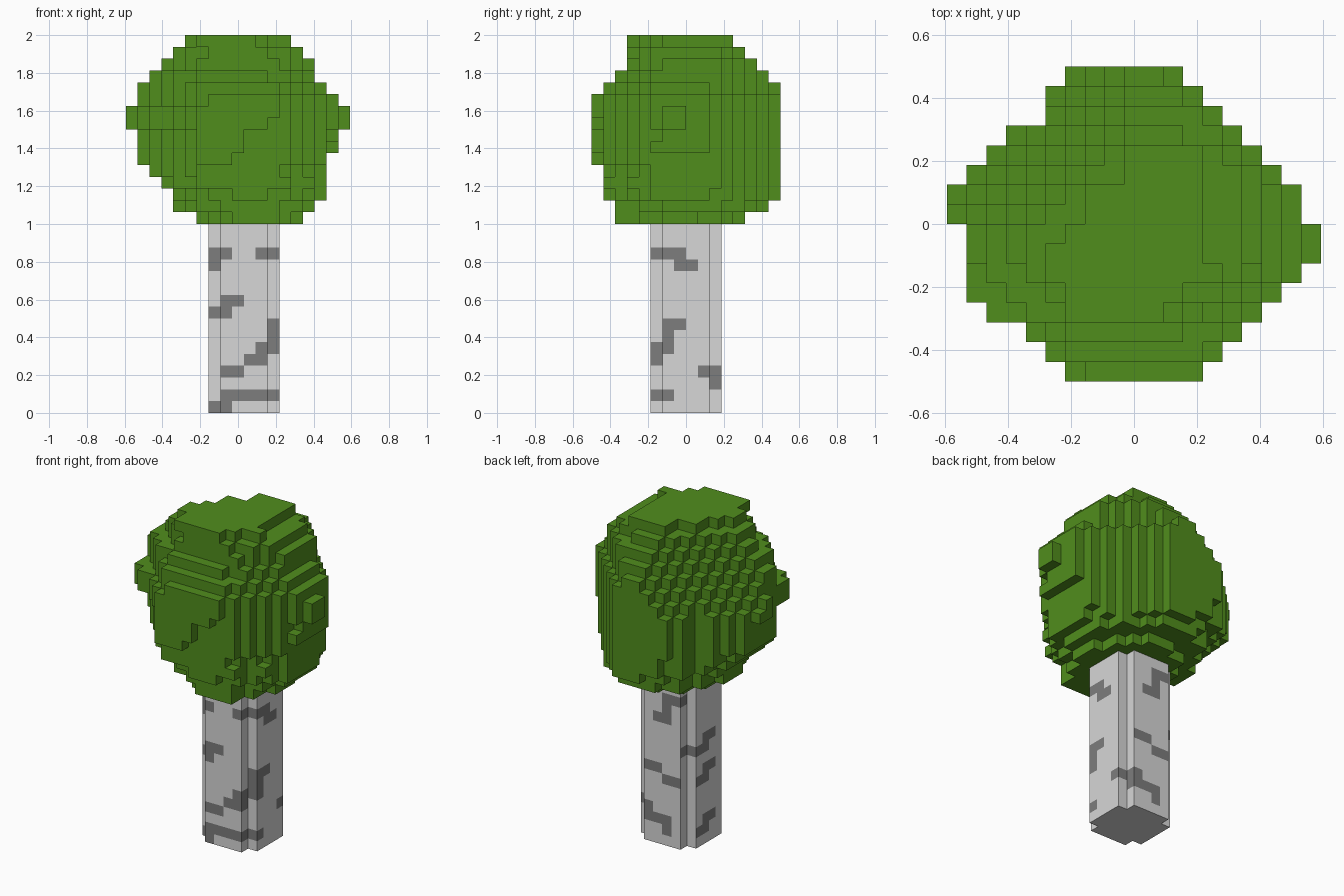
import bpy, bmesh, math
from mathutils import Vector

if "Cube" in bpy.data.objects:
    bpy.data.objects.remove(bpy.data.objects["Cube"], do_unlink=True)

S = 0.0625                              # cell size
ORIGIN = Vector((-9.5 * S, -8 * S, 0))  # corner of the cell grid


def material(name, rgb):
    m = bpy.data.materials.new(name)
    m.use_nodes = True
    m.diffuse_color = (*rgb, 1)
    bsdf = m.node_tree.nodes["Principled BSDF"]
    bsdf.inputs["Base Color"].default_value = (*rgb, 1)
    bsdf.inputs["Roughness"].default_value = 0.9
    return m


leaf = material("leaf green", (0.081, 0.270, 0.012))
bark = material("pale bark", (0.68, 0.68, 0.68))
mark = material("dark bark mark", (0.205, 0.205, 0.205))

# Crown outline: (x start, x end, y start, y end) for each layer, bottom to top
LAYERS = [(6, 15, 2, 13), (4, 16, 2, 15), (4, 17, 1, 16), (3, 17, 1, 16),
          (2, 17, 1, 16), (1, 17, 0, 16), (1, 18, 0, 16), (1, 18, 0, 16),
          (0, 19, 0, 16), (0, 19, 0, 16), (1, 18, 0, 16), (1, 17, 1, 16),
          (2, 16, 2, 15), (3, 16, 3, 14), (4, 15, 3, 13), (5, 14, 3, 12)]
# Plan outline: x start and end for each row, front to back
PLAN = [(6, 13), (5, 14), (4, 15), (2, 16), (1, 17), (1, 18), (1, 19), (1, 19),
        (0, 18), (0, 18), (1, 17), (2, 16), (3, 15), (5, 14), (5, 14), (6, 13)]
# Irregular flat patches: x ranges of the top layer by row and the front row by layer
TOP = {3: (6, 11), 4: (6, 12), 5: (5, 14), 6: (5, 13), 7: (6, 13),
       8: (7, 13), 9: (7, 13), 10: (9, 13), 11: (9, 13)}
FRONT = {5: (6, 9), 6: (6, 10), 7: (6, 10), 8: (6, 12), 9: (6, 13), 10: (7, 13)}


def in_crown(i, j, k):
    if k == 15:
        a, b = TOP.get(j, (0, 0))
        return a <= i < b
    if j == 0:
        a, b = FRONT.get(k, (0, 0))
        return a <= i < b
    x0, x1, y0, y1 = LAYERS[k]
    if not (x0 <= i < x1 and y0 <= j < y1 and PLAN[j][0] <= i < PLAN[j][1]):
        return False
    # The front left corner bulges only in the two widest layers
    if i + j < (5 if k in (8, 9) else 7):
        return False
    # The upper corners slope inwards, the back left one most
    rise = max(0, k - 8)
    if j - i + 2.5 > 11.5 - rise or i + j - 15.5 > 11.3 - 0.35 * rise:
        return False
    u = abs(2 * (i + 0.5 - x0) / (x1 - x0) - 1)
    v = abs(2 * (j + 0.5 - y0) / (y1 - y0) - 1)
    power = 1.75 if k < 3 else 2.1
    rough = 0.1 * math.sin(1.9 * i + 0.9 * k) * math.cos(1.7 * j - 0.7 * k)
    return u ** power + v ** power < 1.03 + rough


crown = {(i, j, k + 16) for i in range(19) for j in range(16) for k in range(16)
         if in_crown(i, j, k)}
# Trunk: square column with notched corners
trunk = {(i, j, k) for i in range(7, 13) for j in range(5, 11) for k in range(16)
         if not (i in (7, 12) and j in (5, 10))}
solid = crown | trunk

# Bark marks: for each side, height row -> columns counted from the viewer's left
MARKS = {
    (0, -1, 0): {13: (0, 1, 4, 5), 12: (0,), 9: (1, 2), 8: (0, 1), 7: (5,), 6: (5,),
                 5: (4, 5), 4: (3, 4), 3: (1, 2), 1: (1, 2, 3, 4, 5), 0: (0, 1)},
    (1, 0, 0): {13: (0, 1, 2), 12: (2, 3), 7: (1, 2), 6: (1,), 5: (0, 1), 4: (0,),
                3: (4, 5), 2: (5,), 1: (0, 1)},
    (0, 1, 0): {14: (3, 4), 13: (3,), 12: (2, 3), 9: (5,), 7: (1, 2), 6: (3, 4),
                3: (0, 1), 2: (1, 2, 3), 1: (3,)},
    (-1, 0, 0): {14: (0,), 13: (5,), 12: (5,), 10: (2, 3), 9: (0, 1, 2), 8: (5,),
                 7: (2, 3), 6: (1, 2), 2: (2, 3), 1: (1, 2), 0: (5,)},
}


def bark_index(cell, n):
    i, j, k = cell
    column = {(0, -1, 0): i - 7, (1, 0, 0): j - 5,
              (0, 1, 0): 12 - i, (-1, 0, 0): 10 - j}.get(n, -1)
    return 1 if column in MARKS.get(n, {}).get(k, ()) else 0


def build(name, cells, mats, index_rule):
    """Skin the cells with outward faces wherever a neighbour is empty."""
    bm = bmesh.new()
    verts = {}
    for cell in sorted(cells):
        for axis in range(3):
            for sign in (-1, 1):
                n = tuple(sign if a == axis else 0 for a in range(3))
                if tuple(c + d for c, d in zip(cell, n)) in solid:
                    continue
                ring = []
                for p, q in ((0, 0), (1, 0), (1, 1), (0, 1))[::sign]:
                    c = list(cell)
                    c[axis] += sign > 0
                    c[(axis + 1) % 3] += p
                    c[(axis + 2) % 3] += q
                    key = tuple(c)
                    if key not in verts:
                        verts[key] = bm.verts.new(ORIGIN + Vector(key) * S)
                    ring.append(verts[key])
                bm.faces.new(ring).material_index = index_rule(cell, n)
    # Merge flat neighbouring faces of one colour
    bmesh.ops.dissolve_limit(bm, angle_limit=0.01, verts=bm.verts[:],
                             edges=bm.edges[:], delimit={'MATERIAL'})
    mesh = bpy.data.meshes.new(name)
    bm.to_mesh(mesh)
    bm.free()
    for m in mats:
        mesh.materials.append(m)
    obj = bpy.data.objects.new(name, mesh)
    bpy.context.collection.objects.link(obj)


build("leaf_crown", crown, [leaf], lambda cell, n: 0)
build("trunk", trunk, [bark, mark], bark_index)
